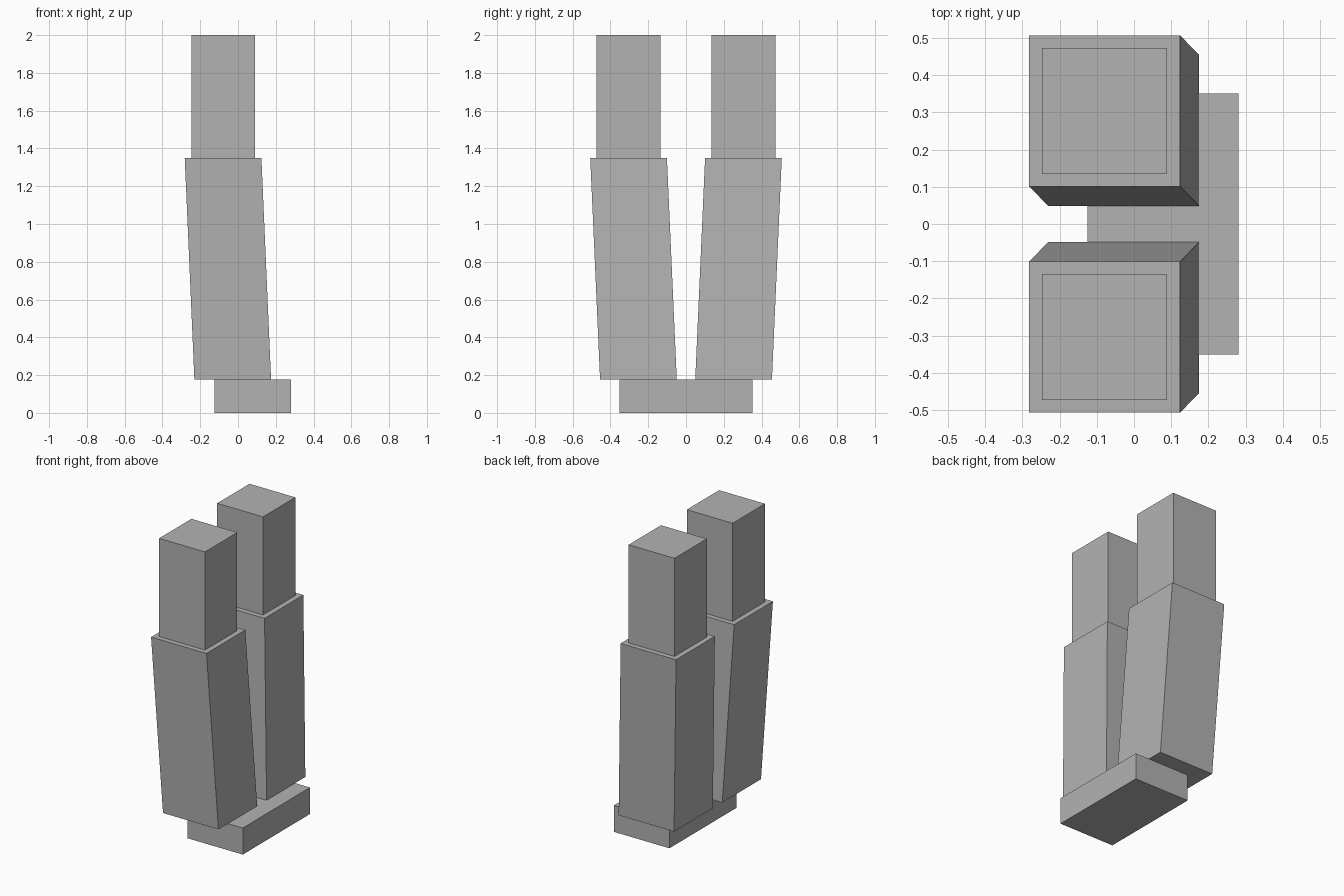
import bpy
import bmesh
from mathutils import Vector

if "Cube" in bpy.data.objects:
    bpy.data.objects.remove(bpy.data.objects["Cube"], do_unlink=True)

grey = bpy.data.materials.new("plain_grey")
grey.use_nodes = True
colour = (0.45, 0.45, 0.45, 1)
grey.diffuse_color = colour
grey.node_tree.nodes["Principled BSDF"].inputs["Base Color"].default_value = colour


def block(name, size, bottom, top):
    """Box whose bottom and top centres may be offset, giving a slanted prism."""
    bottom, top = Vector(bottom), Vector(top)
    bm = bmesh.new()
    bmesh.ops.create_cube(bm, size=1)
    for v in bm.verts:
        end = top if v.co.z > 0 else bottom
        v.co = end + Vector((v.co.x * size[0], v.co.y * size[1], 0))
    mesh = bpy.data.meshes.new(name)
    bm.to_mesh(mesh)
    bm.free()
    mesh.materials.append(grey)
    obj = bpy.data.objects.new(name, mesh)
    bpy.context.collection.objects.link(obj)
    return obj


# Base slab
block("base", (0.406, 0.703), (0.078, 0, 0), (0.078, 0, 0.176))

# Paired slanted columns with narrower upright posts on top
for side, s in (("back", 1), ("front", -1)):
    block(side + "_slanted_column", (0.406, 0.406),
          (-0.028, s * 0.252, 0.178), (-0.079, s * 0.304, 1.35))
    block(side + "_upper_post", (0.336, 0.338),
          (-0.079, s * 0.304, 1.35), (-0.079, s * 0.304, 2))
